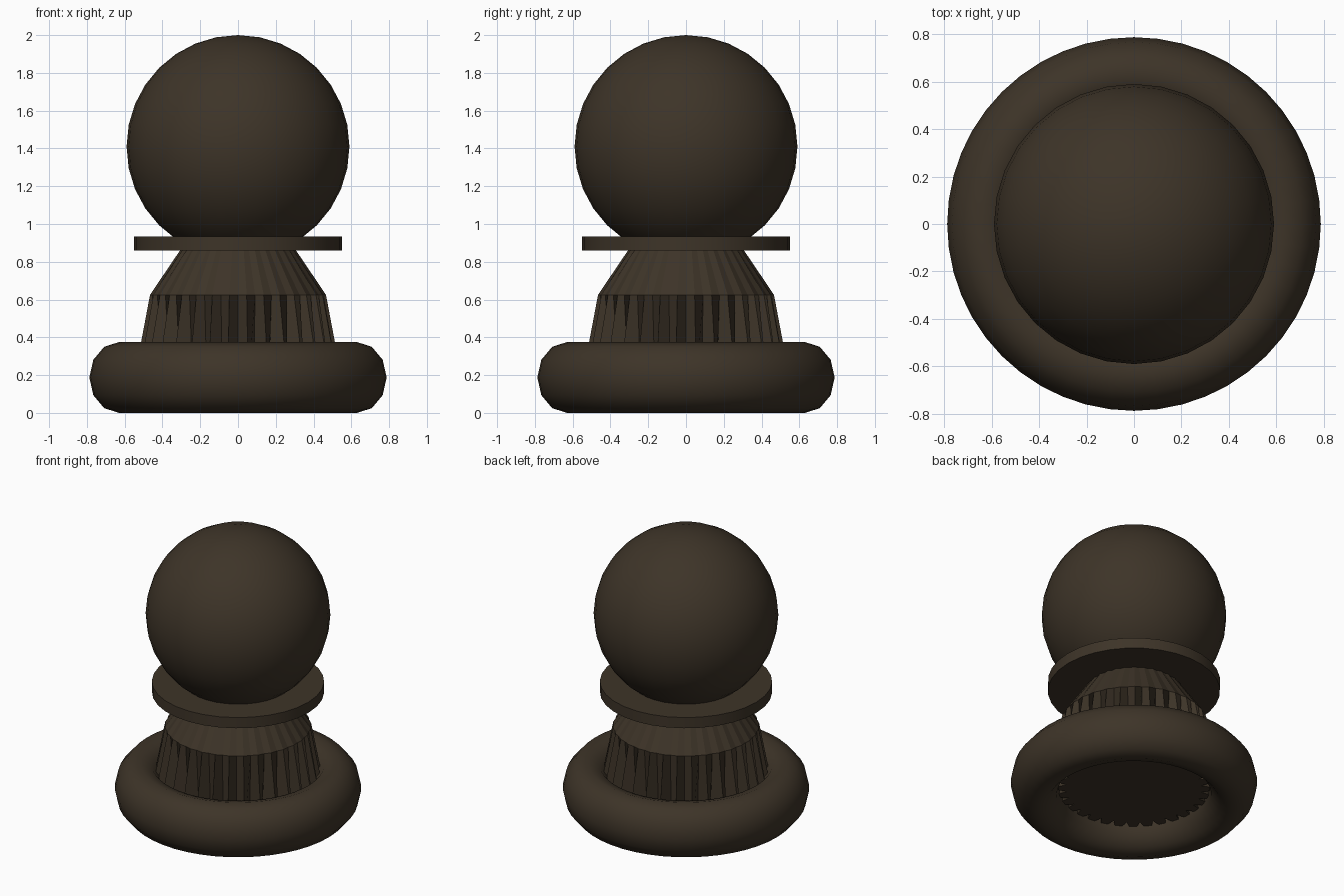
import bpy, bmesh, math

if "Cube" in bpy.data.objects:
    bpy.data.objects.remove(bpy.data.objects["Cube"])

mat = bpy.data.materials.new("dark_brown")
mat.diffuse_color = (0.047, 0.034, 0.021, 1)
mat.use_nodes = True
mat.node_tree.nodes["Principled BSDF"].inputs["Base Color"].default_value = mat.diffuse_color


def finish(obj, name, angle=None):
    obj.name = name
    obj.data.materials.clear()
    obj.data.materials.append(mat)
    bpy.ops.object.select_all(action='DESELECT')
    obj.select_set(True)
    bpy.context.view_layer.objects.active = obj
    if angle:
        bpy.ops.object.shade_smooth_by_angle(angle=math.radians(angle))
    return obj


# Base: squashed ring
bpy.ops.mesh.primitive_torus_add(major_radius=0.63, minor_radius=0.157,
                                 major_segments=48, minor_segments=12,
                                 location=(0, 0, 0.1875))
base = bpy.context.object
base.scale.z = 0.1875 / 0.157
finish(base, "base_ring", 60)

# Head
bpy.ops.mesh.primitive_uv_sphere_add(segments=32, ring_count=16, radius=0.59,
                                     location=(0, 0, 1.41))
finish(bpy.context.object, "head", 60)

# Collar disc
bpy.ops.mesh.primitive_cylinder_add(vertices=32, radius=0.55, depth=0.075,
                                    location=(0, 0, 0.8975))
finish(bpy.context.object, "collar", 30)

# Fluted body: grooves deepen towards the bottom
N = 64
# (height, ridge radius, groove radius)
profile = [(0.14, 0.56, 0.43), (0.625, 0.468, 0.462), (0.88, 0.295, 0.285)]
bm = bmesh.new()
rings = []
for z, ridge, groove in profile:
    ring = []
    for i in range(N):
        a = 2 * math.pi * (i + 0.0) / N
        r = groove if i % 2 == 0 else ridge
        ring.append(bm.verts.new((r * math.cos(a), r * math.sin(a), z)))
    rings.append(ring)
for lo, hi in zip(rings, rings[1:]):
    for i in range(N):
        j = (i + 1) % N
        bm.faces.new((lo[i], lo[j], hi[j], hi[i]))
bm.faces.new(rings[-1])
# star-shaped underside
centre = bm.verts.new((0, 0, profile[0][0]))
for i in range(N):
    bm.faces.new((centre, rings[0][(i + 1) % N], rings[0][i]))
bmesh.ops.recalc_face_normals(bm, faces=bm.faces)
mesh = bpy.data.meshes.new("fluted_body")
bm.to_mesh(mesh)
bm.free()
body = bpy.data.objects.new("fluted_body", mesh)
bpy.context.collection.objects.link(body)
finish(body, "fluted_body")
